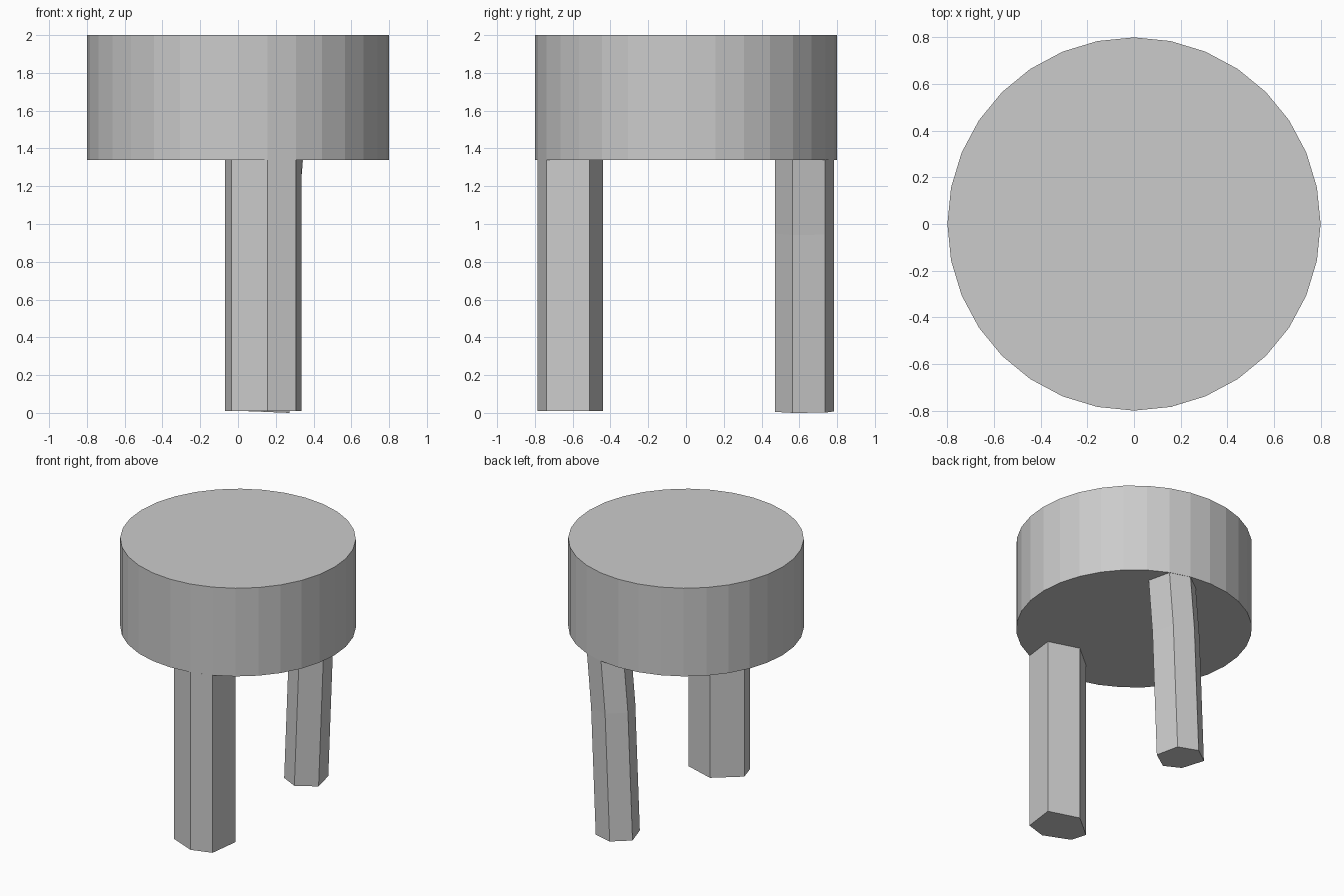
import bpy
import bmesh

if "Cube" in bpy.data.objects:
    bpy.data.objects.remove(bpy.data.objects["Cube"])

SEAT_BOTTOM = 1.34


def loft(name, rings):
    """Join matching polygon rings into a closed, flat-faced leg."""
    bm = bmesh.new()
    loops = [[bm.verts.new(p) for p in ring] for ring in rings]
    for low, high in zip(loops, loops[1:]):
        n = len(low)
        for i in range(n):
            j = (i + 1) % n
            bm.faces.new((low[i], low[j], high[j], high[i]))
    bm.faces.new(loops[0][::-1])
    bm.faces.new(loops[-1])
    bmesh.ops.recalc_face_normals(bm, faces=bm.faces)
    mesh = bpy.data.meshes.new(name)
    bm.to_mesh(mesh)
    bm.free()
    obj = bpy.data.objects.new(name, mesh)
    bpy.context.collection.objects.link(obj)
    return obj


# Seat: thick 32-sided drum
bpy.ops.mesh.primitive_cylinder_add(
    vertices=32, radius=0.8, depth=2 - SEAT_BOTTOM,
    location=(0, 0, (2 + SEAT_BOTTOM) / 2))
bpy.context.object.name = "seat"

# Front leg: straight irregular hexagonal post flush with the seat rim
front = [(0.306, -0.739), (0.335, -0.51), (0.11, -0.44),
         (-0.07, -0.59), (-0.035, -0.705), (0.156, -0.785)]
loft("front_leg", [[(x, y, z) for x, y in front] for z in (0.01, SEAT_BOTTOM)])

# Back leg: hexagonal post with a slight bend, its foot square to the lean
back = [(0.272, 0.565), (0.232, 0.737), (0.084, 0.783),
        (-0.04, 0.69), (0.015, 0.525), (0.138, 0.47)]
foot = [(x, y, 0.04 * (0.272 - x)) for x, y in back]
bend = [(x + 0.038, y, 0.95 + 0.06 * (0.13 - x)) for x, y in back]
top = [(x + 0.072, y, SEAT_BOTTOM) for x, y in back]
loft("back_leg", [foot, bend, top])
